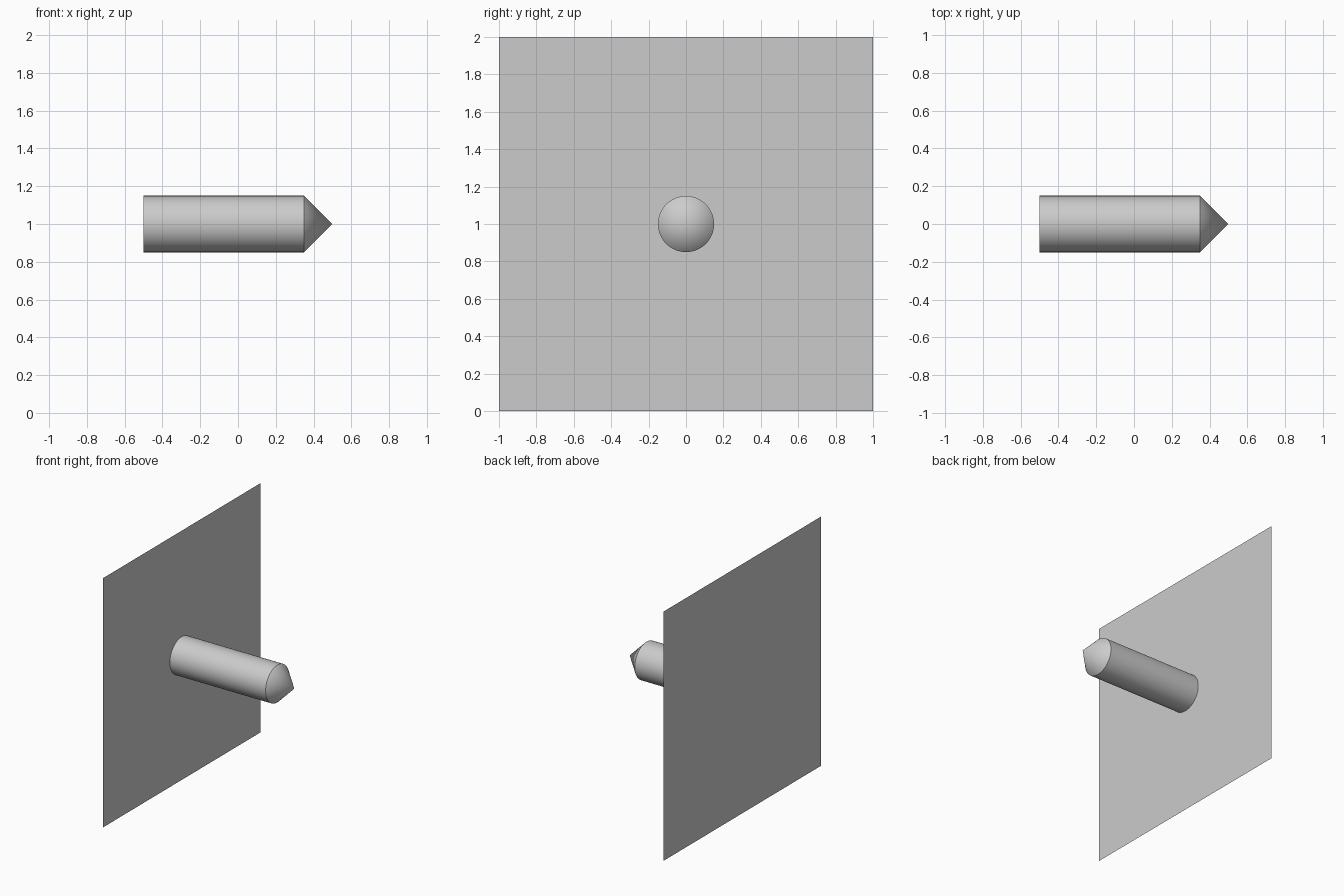
import bpy
import bmesh
from math import cos, sin, tau, radians

if "Cube" in bpy.data.objects:
    bpy.data.objects.remove(bpy.data.objects["Cube"])

SEGMENTS = 64
RADIUS = 0.15
AXIS_Z = 1.0
WALL_X, SHOULDER_X, TIP_X = -0.5, 0.35, 0.5


def add_object(name, bm):
    mesh = bpy.data.meshes.new(name)
    bm.to_mesh(mesh)
    bm.free()
    obj = bpy.data.objects.new(name, mesh)
    bpy.context.collection.objects.link(obj)
    return obj


# Thin square wall panel facing +x
bm = bmesh.new()
corners = [(-1, 0), (1, 0), (1, 2), (-1, 2)]
bm.faces.new([bm.verts.new((WALL_X, y, z)) for y, z in corners])
add_object("wall_panel", bm)


def ring(bm, x):
    return [bm.verts.new((x, RADIUS * cos(tau * i / SEGMENTS),
                          AXIS_Z + RADIUS * sin(tau * i / SEGMENTS)))
            for i in range(SEGMENTS)]


# Round spike: straight shaft with a conical point, open where it meets the wall
bm = bmesh.new()
base, shoulder = ring(bm, WALL_X), ring(bm, SHOULDER_X)
tip = bm.verts.new((TIP_X, 0, AXIS_Z))
for i in range(SEGMENTS):
    j = (i + 1) % SEGMENTS
    bm.faces.new((base[i], base[j], shoulder[j], shoulder[i]))
    bm.faces.new((shoulder[i], shoulder[j], tip))
spike = add_object("pointed_spike", bm)

# Smooth sides, sharp shoulder
bpy.context.view_layer.objects.active = spike
spike.select_set(True)
bpy.ops.object.shade_smooth_by_angle(angle=radians(30))
